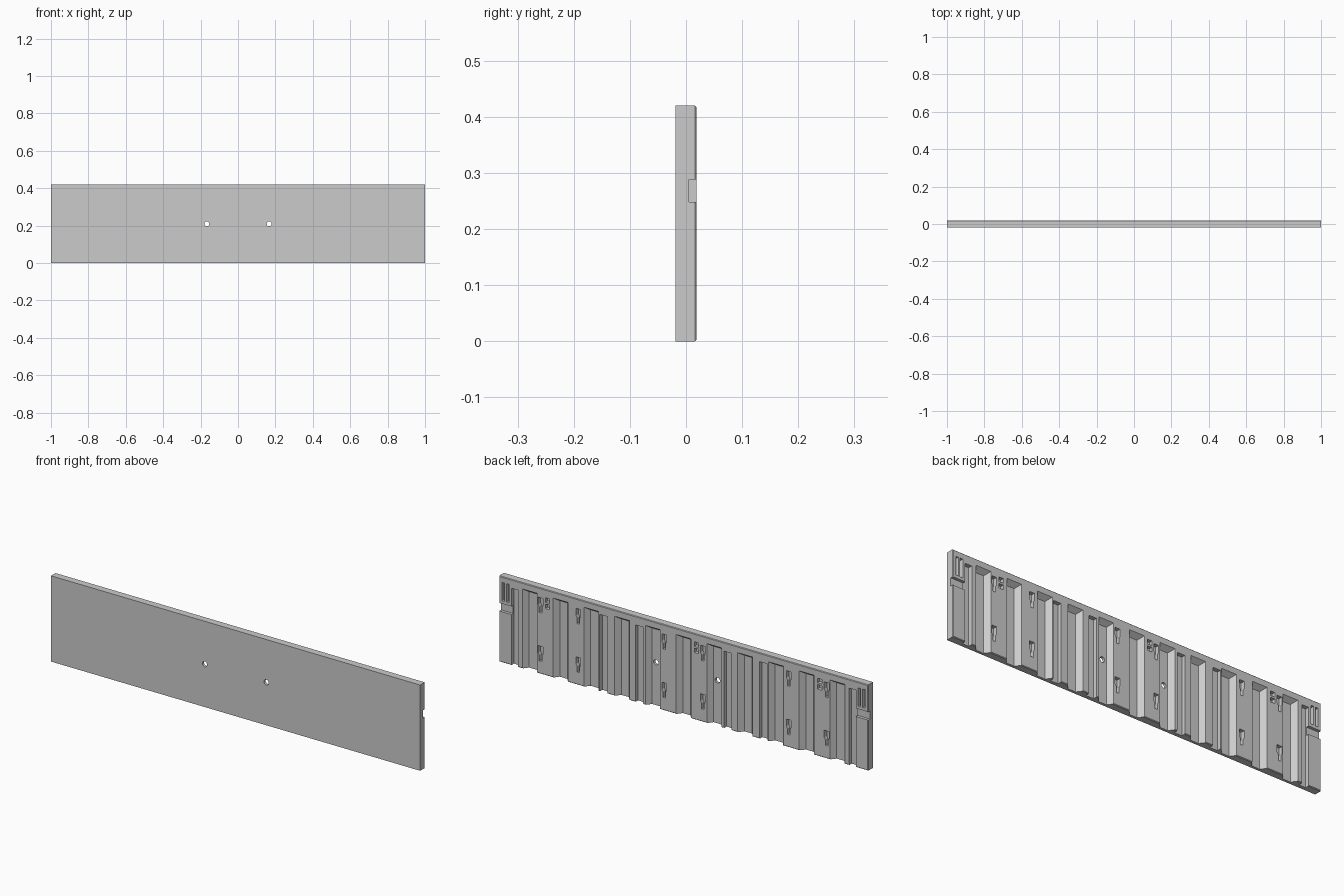
import bpy, bmesh, math
from mathutils import Matrix

if "Cube" in bpy.data.objects:
    bpy.data.objects.remove(bpy.data.objects["Cube"])

H, BACK = 0.42, 0.019           # panel height, y of the back face


def frustum(bm, x0, x1, z0, z1, depth, dx=0.0, dz=0.0):
    """Pocket cut in from the back; dx / dz slope its side walls and top."""
    rings = []
    for y, a, b in ((BACK + 0.001, 0, 0), (BACK - depth, dx, dz)):
        rings.append([bm.verts.new(p) for p in (
            (x0 + a, y, z0), (x1 - a, y, z0), (x1 - a, y, z1 - b), (x0 + a, y, z1 - b))])
    outer, inner = rings
    bm.faces.new(outer)
    bm.faces.new(inner[::-1])
    for i in range(4):
        j = (i + 1) % 4
        bm.faces.new((outer[j], outer[i], inner[i], inner[j]))


def keyhole(bm, x, z):
    """Wide head with shoulders narrowing to a stem."""
    outline = [(-.013, .035), (.013, .035), (.013, 0), (.007, -.01),
               (.007, -.038), (-.007, -.038), (-.007, -.01), (-.013, 0)]
    a = [bm.verts.new((x + p, BACK + 0.001, z + q)) for p, q in outline]
    f = bm.faces.new(a)
    r = bmesh.ops.extrude_face_region(bm, geom=[f])
    vs = [g for g in r["geom"] if isinstance(g, bmesh.types.BMVert)]
    bmesh.ops.translate(bm, verts=vs, vec=(0, -0.021, 0))


def finish(bm, name):
    bmesh.ops.recalc_face_normals(bm, faces=bm.faces)
    me = bpy.data.meshes.new(name)
    bm.to_mesh(me)
    bm.free()
    ob = bpy.data.objects.new(name, me)
    bpy.context.collection.objects.link(ob)
    return ob


def carve(target, bm, name):
    cutter = finish(bm, name)
    cutter.hide_render = True
    m = target.modifiers.new(name, "BOOLEAN")
    m.operation, m.solver, m.object = "DIFFERENCE", "EXACT", cutter
    bpy.context.view_layer.objects.active = target
    bpy.ops.object.modifier_apply(modifier=m.name)
    bpy.data.objects.remove(cutter)


# Panel slab with a small chamfer around the back face
bm = bmesh.new()
bmesh.ops.create_cube(bm, size=1, matrix=Matrix.Translation((0, 0, H / 2))
                      @ Matrix.Diagonal((2, 2 * BACK, H, 1)))
rim = [e for e in bm.edges if all(v.co.y > 0 for v in e.verts)]
bmesh.ops.bevel(bm, geom=rim, offset=0.003, segments=1, affect="EDGES")
panel = finish(bm, "wall_panel")

# Wide sloped grooves and narrow straight grooves, open at the bottom
bm = bmesh.new()
for i in range(-5, 6):
    frustum(bm, i / 6 - .041, i / 6 + .041, -.01, .39, .025, .02, .018)
for s in (-1, 1):
    for x, w in ((.24, .021), (.433, .021), (.915, .018)):
        frustum(bm, s * x - w, s * x + w, -.01, .377, .02)
carve(panel, bm, "groove_cutter")

# Keyholes, paired square sockets and end slots
bm = bmesh.new()
for s in (-1, 1):
    for x in (.105, .57, .775):
        for z in (.337, .1):
            keyhole(bm, s * x, z)
    for x in (.953, .977):
        frustum(bm, s * x - .007, s * x + .007, .302, .392, .018)
for x in (-.737, -.07, .737):
    for z in (.327, .358):
        frustum(bm, x - .012, x + .012, z, z + .022, .018)
carve(panel, bm, "socket_cutter")

# Horizontal notches at both ends
bm = bmesh.new()
for s in (-1, 1):
    frustum(bm, *sorted((s * .925, s * 1.01)), .248, .288, .014)
carve(panel, bm, "notch_cutter")

# Two round through holes
bm = bmesh.new()
for s in (-1, 1):
    bmesh.ops.create_cone(bm, cap_ends=True, segments=24, radius1=.013, radius2=.013,
                          depth=.1, matrix=Matrix.Translation((s / 6, 0, H / 2))
                          @ Matrix.Rotation(math.pi / 2, 4, "X"))
carve(panel, bm, "hole_cutter")
